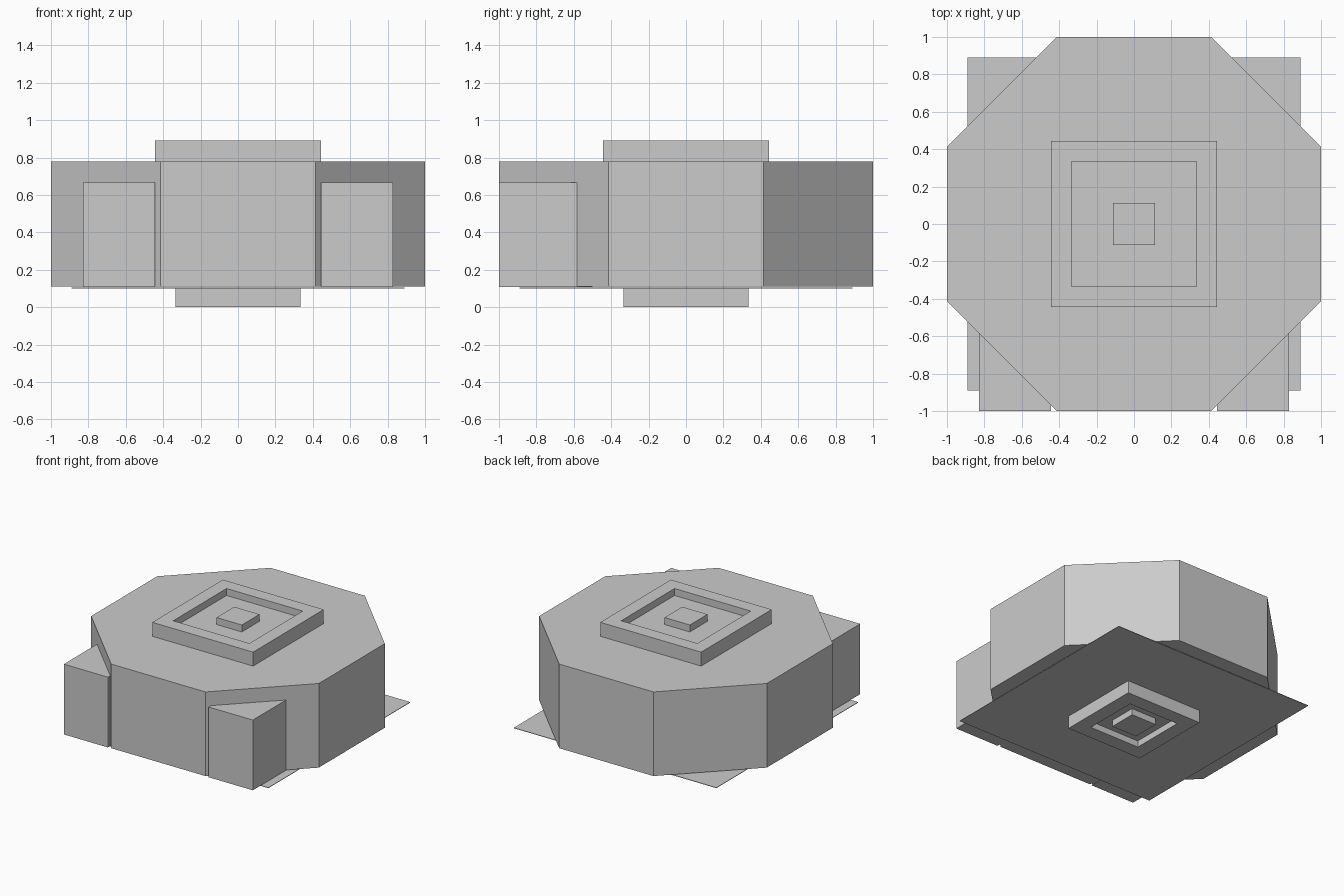
import bpy, bmesh
from mathutils import Vector

if "Cube" in bpy.data.objects:
    bpy.data.objects.remove(bpy.data.objects["Cube"])


def finish(name, bm):
    bmesh.ops.recalc_face_normals(bm, faces=bm.faces[:])
    me = bpy.data.meshes.new(name)
    bm.to_mesh(me)
    bm.free()
    ob = bpy.data.objects.new(name, me)
    bpy.context.collection.objects.link(ob)
    return ob


def prism(name, outline, z0, z1):
    bm = bmesh.new()
    base = bm.faces.new([bm.verts.new((x, y, z0)) for x, y in outline])
    top = bmesh.ops.extrude_face_region(bm, geom=[base], use_keep_orig=True)
    verts = [g for g in top["geom"] if isinstance(g, bmesh.types.BMVert)]
    bmesh.ops.translate(bm, verts=verts, vec=(0, 0, z1 - z0))
    return finish(name, bm)


def rect(x0, x1, y0, y1):
    return [(x0, y0), (x1, y0), (x1, y1), (x0, y1)]


def stepped_pad(name, z_base, z_face, outer, recess, core):
    """Square pad whose exposed face has a sunken square with a raised core."""
    step = (z_face - z_base) / 2
    bm = bmesh.new()
    # half sizes and heights of the successive square loops
    loops = [(outer, z_base), (outer, z_face), (recess, z_face),
             (recess, z_face - step), (core, z_face - step), (core, z_face)]
    rings = [[bm.verts.new((x, y, z)) for x, y in rect(-h, h, -h, h)]
             for h, z in loops]
    for a, b in zip(rings, rings[1:]):
        for i in range(4):
            j = (i + 1) % 4
            bm.faces.new((a[i], a[j], b[j], b[i]))
    bm.faces.new(rings[0])
    bm.faces.new(rings[-1])
    return finish(name, bm)


# Octagonal body
c = 0.414
prism("body", [(c, -1), (1, -c), (1, c), (c, 1), (-c, 1), (-1, c), (-1, -c), (-c, -1)],
      0.111, 0.779)

# Thin square plate under the body
prism("bottom_plate", rect(-0.89, 0.89, -0.89, 0.89), 0.1, 0.104)

# Pads with recessed centres, above and below
stepped_pad("top_pad", 0.779, 0.89, 0.443, 0.335, 0.111)
stepped_pad("bottom_pad", 0.1, 0.0, 0.335, 0.22, 0.111)

# Two corner blocks at the front
for side, s in (("left", -1), ("right", 1)):
    prism("front_block_" + side, rect(s * 0.443, s * 0.83, -1, -0.5), 0.109, 0.667)
